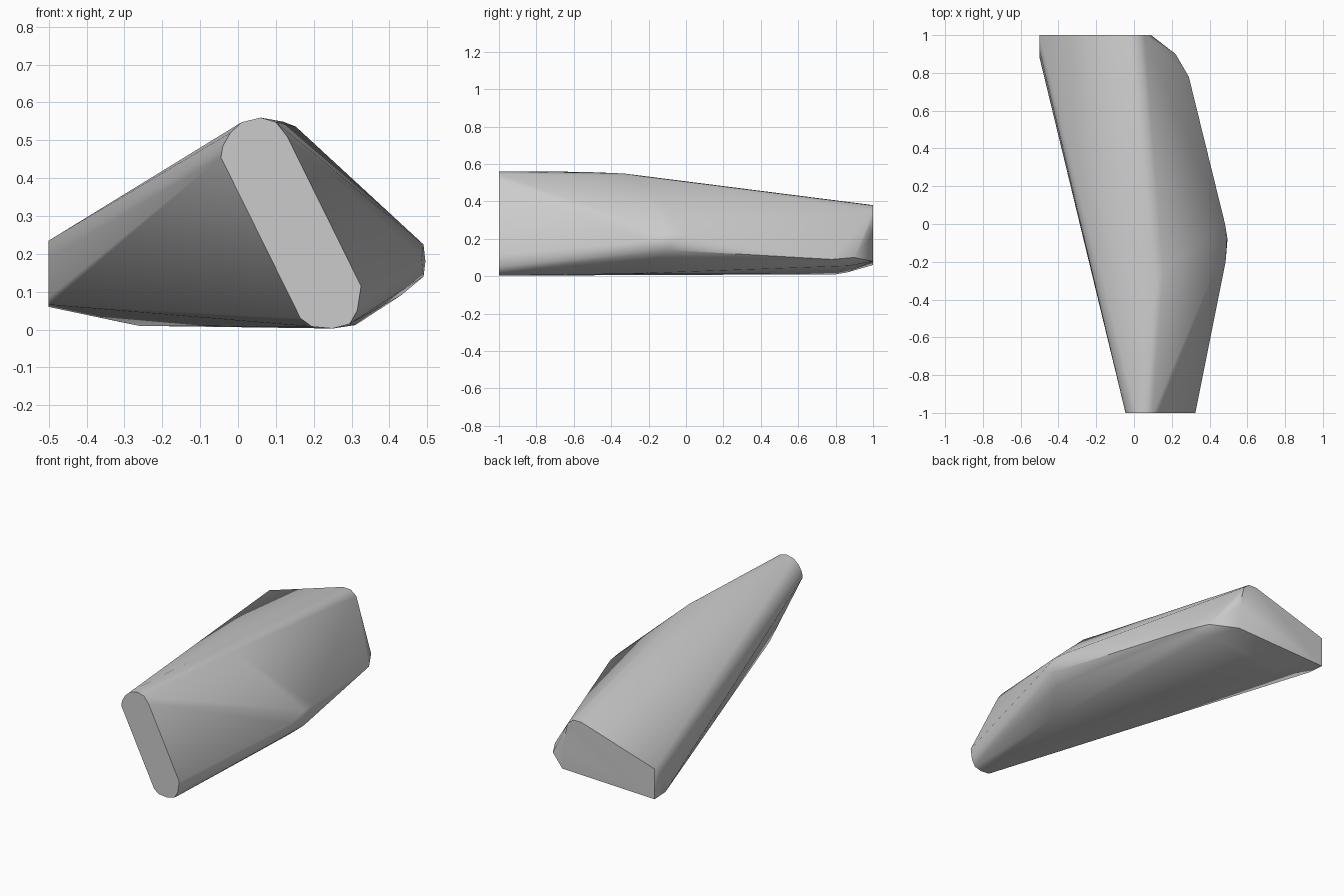
import bpy, bmesh, math

if "Cube" in bpy.data.objects:
    bpy.data.objects.remove(bpy.data.objects["Cube"], do_unlink=True)

# One plain grey for the whole stone
grey = bpy.data.materials.new("stone_grey")
grey.use_nodes = True
color = (0.6, 0.6, 0.6, 1)
grey.diffuse_color = color
grey.node_tree.nodes["Principled BSDF"].inputs["Base Color"].default_value = color


def section(y, outline):
    """Place an (x, z) outline at one depth."""
    return [(x, y, z) for x, z in outline]


# Slanted rounded slot at the narrow front end
front_cap = section(-1, [
    (-.045, .455), (-.04, .485), (-.02, .52), (.01, .548), (.06, .56),
    (.1, .548), (.13, .51), (.325, .115), (.315, .05), (.295, .015),
    (.25, .003), (.195, .008), (.165, .03)])

# Flat cut at the wide back end
back_cap = section(1, [
    (-.5, .06), (-.5, .235), (-.03, .38), (.02, .378), (.055, .35),
    (.085, .22), (.09, .08)])

# Top ridge and the broad shoulder on the side
ridge = [(.06, -.55, .558), (.12, -.33, .549), (.153, -.25, .536)]
shoulder = [(.485, -.2, .19), (.49, -.1, .225), (.495, -.08, .18),
            (.49, -.1, .14), (.482, 0, .22), (.43, -.15, .09)]

# Underside keel and rounded rear corners
keel = [(.31, -.33, .012), (-.26, .8, .01), (-.31, .86, .02)]
rear_corner = [(.29, .78, .09), (.25, .82, .07), (.22, .9, .1), (.18, .87, .055),
               (.15, .95, .17), (.1, .98, .26)]
side_corner = [(-.5, .88, .085), (-.5, .92, .19), (-.5, .9, .066)]

# Stretch a tight skin over the sections
bm = bmesh.new()
for co in front_cap + back_cap + ridge + shoulder + keel + rear_corner + side_corner:
    bm.verts.new(co)
hull = bmesh.ops.convex_hull(bm, input=bm.verts)
loose = {v for v in hull["geom_interior"] + hull["geom_unused"]
         if isinstance(v, bmesh.types.BMVert) and not v.link_faces}
bmesh.ops.delete(bm, geom=list(loose), context="VERTS")
bmesh.ops.dissolve_limit(bm, angle_limit=math.radians(1), verts=bm.verts, edges=bm.edges)
bmesh.ops.recalc_face_normals(bm, faces=bm.faces)

mesh = bpy.data.meshes.new("stone_body")
bm.to_mesh(mesh)
bm.free()
body = bpy.data.objects.new("stone_body", mesh)
bpy.context.collection.objects.link(body)
mesh.materials.append(grey)

# Smooth the rounded edges, keep the cut ends crisp
bpy.context.view_layer.objects.active = body
body.select_set(True)
bpy.ops.object.shade_smooth_by_angle(angle=math.radians(40))
